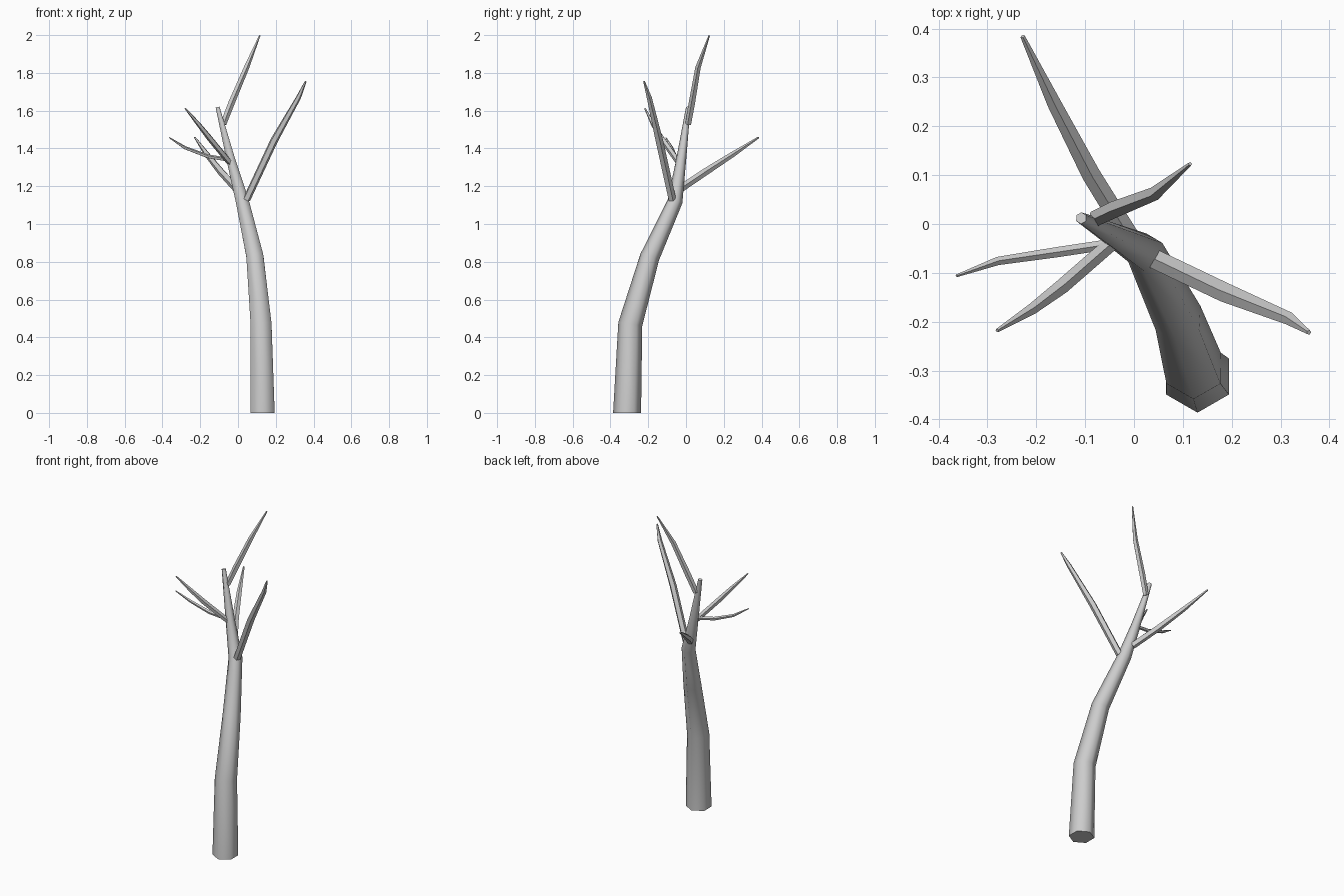
import bpy, bmesh, math
from mathutils import Vector

if "Cube" in bpy.data.objects:
    bpy.data.objects.remove(bpy.data.objects["Cube"])


def limb(name, path, sides, up=(0, 1, 0), flat_base=False):
    """Tapered tube along (x, y, z, radius) points, capped at both ends."""
    pts = [Vector(p[:3]) for p in path]
    bm = bmesh.new()
    rings = []
    for i, p in enumerate(path):
        a = (pts[i] - pts[i - 1]).normalized() if i else Vector()
        b = (pts[i + 1] - pts[i]).normalized() if i < len(pts) - 1 else Vector()
        t = (a + b).normalized()
        if flat_base and i == 0:
            t = Vector((0, 0, 1))
        v = Vector(up)
        v = (v - t * v.dot(t)).normalized()
        u = v.cross(t)
        ring = []
        for k in range(sides):
            ang = 2 * math.pi * k / sides
            ring.append(bm.verts.new(pts[i] + p[3] * (v * math.cos(ang) + u * math.sin(ang))))
        rings.append(ring)
    for r, s in zip(rings, rings[1:]):
        for k in range(sides):
            n = (k + 1) % sides
            bm.faces.new((r[k], r[n], s[n], s[k]))
    bm.faces.new(rings[0])
    bm.faces.new(rings[-1])
    bmesh.ops.recalc_face_normals(bm, faces=bm.faces)
    me = bpy.data.meshes.new(name)
    bm.to_mesh(me)
    bm.free()
    ob = bpy.data.objects.new(name, me)
    bpy.context.collection.objects.link(ob)
    bpy.ops.object.select_all(action='DESELECT')
    ob.select_set(True)
    bpy.context.view_layer.objects.active = ob
    bpy.ops.object.shade_smooth_by_angle(angle=math.radians(62))
    return ob


# Leaning trunk, hexagonal
limb("trunk", [(0.13, -0.312, 0, 0.074), (0.122, -0.295, 0.47, 0.064),
               (0.09, -0.192, 0.825, 0.052), (0.023, -0.058, 1.12, 0.040),
               (-0.035, -0.027, 1.33, 0.027), (-0.108, 0.012, 1.618, 0.012)],
     6, flat_base=True)

# Bare branches
limb("branch_right", [(0.045, -0.073, 1.13, 0.021), (0.19, -0.142, 1.44, 0.021),
                      (0.32, -0.195, 1.67, 0.014), (0.358, -0.222, 1.755, 0.005)], 5, (0, 0, 1))
limb("branch_back", [(-0.01, -0.025, 1.19, 0.021), (-0.09, 0.105, 1.277, 0.020),
                     (-0.165, 0.25, 1.37, 0.015), (-0.228, 0.384, 1.458, 0.005)], 5, (0, 0, 1))
limb("branch_left_upper", [(-0.035, -0.03, 1.315, 0.016), (-0.15, -0.13, 1.455, 0.016),
                           (-0.21, -0.175, 1.53, 0.012), (-0.28, -0.218, 1.613, 0.004)],
     5, (0, 0, 1))
limb("branch_left_lower", [(-0.04, -0.04, 1.338, 0.011), (-0.16, -0.058, 1.358, 0.011),
                           (-0.28, -0.076, 1.403, 0.009), (-0.363, -0.106, 1.457, 0.003)],
     5, (0, 0, 1))
limb("branch_top", [(-0.078, 0.012, 1.53, 0.017), (-0.035, 0.032, 1.64, 0.018),
                    (0.045, 0.064, 1.83, 0.015), (0.115, 0.123, 1.998, 0.004)],
     5, (0, 0, 1))
